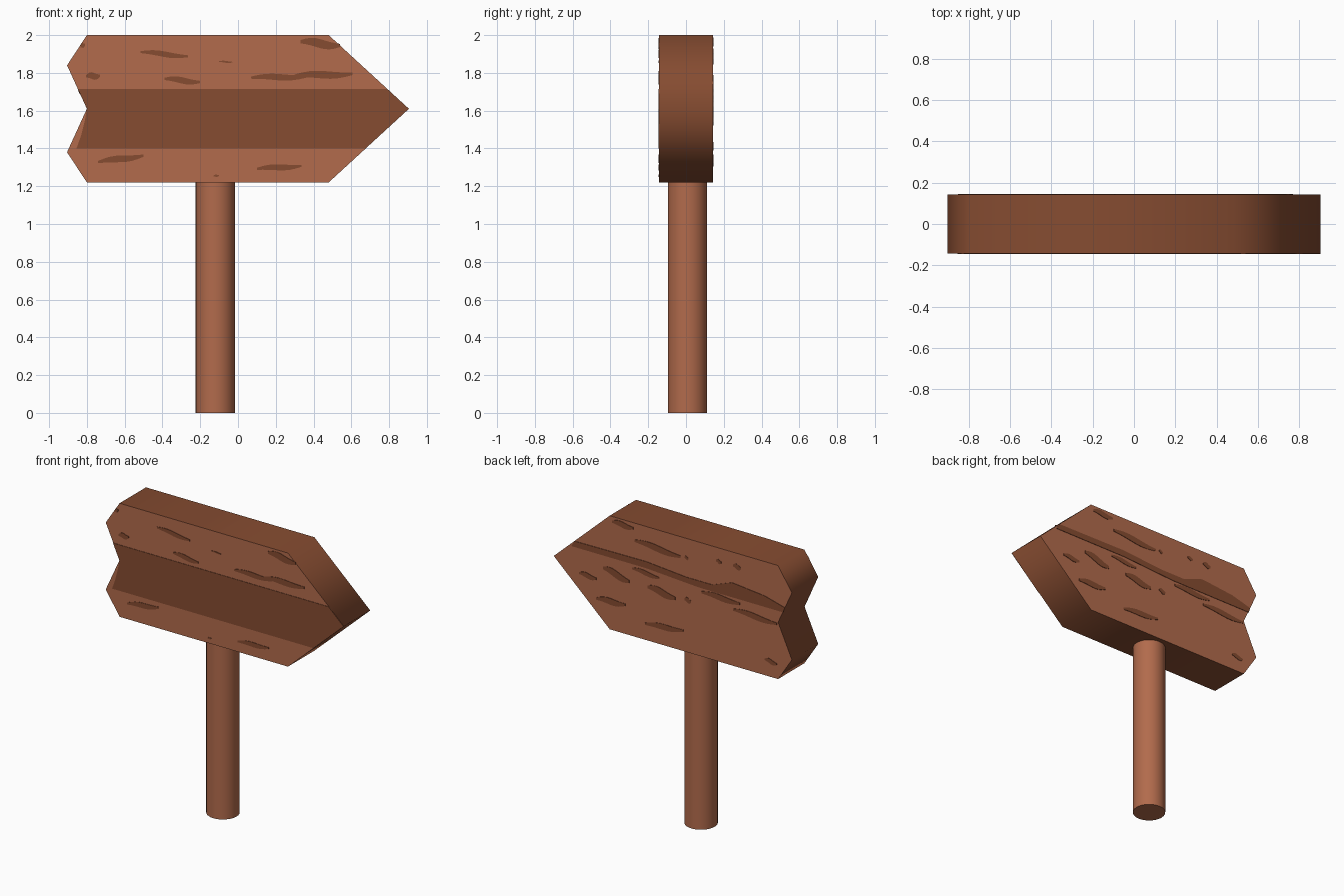
import bpy, bmesh, math


def material(name, rgb):
    lin = [((c / 255 + 0.055) / 1.055) ** 2.4 for c in rgb]
    m = bpy.data.materials.new(name)
    m.diffuse_color = (*lin, 1)
    return m


light = material("light wood", (178, 107, 76))
dark = material("dark wood", (134, 76, 49))


def finish(bm, name, mats):
    bmesh.ops.recalc_face_normals(bm, faces=bm.faces[:])
    me = bpy.data.meshes.new(name)
    bm.to_mesh(me)
    bm.free()
    for m in mats:
        me.materials.append(m)
    ob = bpy.data.objects.new(name, me)
    bpy.context.collection.objects.link(ob)
    return ob


def add_prism(bm, outline, y0, y1):
    """Solid slab from an (x, z) outline between two depths."""
    a = [bm.verts.new((x, y0, z)) for x, z in outline]
    b = [bm.verts.new((x, y1, z)) for x, z in outline]
    caps = [bm.faces.new(a), bm.faces.new(b[::-1])]
    n = len(a)
    for i in range(n):
        bm.faces.new((a[i], b[i], b[(i + 1) % n], a[(i + 1) % n]))
    return caps


HALF = 0.143   # half thickness of the board
PLATE = 0.003  # thickness of painted grain

# Arrow board: light faces, dark rim that shades softly around the corners
outline = [(-0.80, 2.0), (0.48, 2.0), (0.905, 1.61), (0.48, 1.22),
           (-0.80, 1.22), (-0.905, 1.38), (-0.80, 1.61), (-0.905, 1.84)]
bm = bmesh.new()
caps = add_prism(bm, outline, -HALF, HALF)
for f in bm.faces:
    f.smooth = f not in caps
    f.material_index = 0 if f in caps else 1
for f in caps:
    for e in f.edges:
        e.smooth = False
finish(bm, "arrow_board", [light, dark])

# Round post
bm = bmesh.new()
bmesh.ops.create_cone(bm, cap_ends=True, segments=32, radius1=0.104,
                      radius2=0.104, depth=1.22)
bmesh.ops.translate(bm, verts=bm.verts[:], vec=(-0.12, 0.008, 0.61))
for f in bm.faces:
    f.smooth = len(f.verts) == 4
for e in bm.edges:
    e.smooth = all(len(f.verts) == 4 for f in e.link_faces)
finish(bm, "post", [light])


def streak(x0, z0, x1, z1, h):
    """Wavy tapered grain mark from one end to the other."""
    n = 8
    top, bottom = [], []
    for i in range(n + 1):
        t = i / n
        x = x0 + (x1 - x0) * t
        z = z0 + (z1 - z0) * t + 0.25 * h * math.sin(2 * math.pi * t)
        w = h * (0.35 + 0.65 * math.sin(math.pi * t))
        top.append((x, z + w))
        bottom.append((x, z - w))
    return top + bottom[::-1]


def grain(name, bands, marks, side):
    bm = bmesh.new()
    for o in bands + [streak(*m) for m in marks]:
        add_prism(bm, o, side * (HALF - 0.001), side * (HALF + PLATE))
    finish(bm, name, [dark])


# Front: one wide dark band and scattered marks
front_band = [(-0.855, 1.40), (0.676, 1.40), (0.904, 1.61), (0.79, 1.715),
              (-0.848, 1.715), (-0.80, 1.61), (-0.81, 1.55), (-0.83, 1.47)]
grain("front_grain", [front_band], [
    (-0.515, 1.91, -0.265, 1.888, 0.015), (0.33, 1.965, 0.54, 1.945, 0.024),
    (-0.805, 1.782, -0.73, 1.785, 0.018), (-0.39, 1.768, -0.20, 1.752, 0.017),
    (0.07, 1.775, 0.36, 1.78, 0.017), (0.30, 1.785, 0.605, 1.795, 0.02),
    (-0.10, 1.86, -0.03, 1.857, 0.005), (-0.74, 1.328, -0.50, 1.362, 0.018),
    (0.10, 1.292, 0.335, 1.308, 0.016), (-0.13, 1.253, -0.10, 1.258, 0.006),
    (-0.835, 1.94, -0.81, 1.95, 0.013)], -1)

# Back: one narrow band and more marks
back_band = [(-0.852, 1.725), (-0.84, 1.69), (-0.5, 1.69), (-0.2, 1.69),
             (0.2, 1.715), (0.77, 1.715), (0.745, 1.755), (0.2, 1.76),
             (-0.1, 1.735), (-0.3, 1.735), (-0.45, 1.79), (-0.7, 1.765)]
grain("back_grain", [back_band], [
    (0.46, 1.965, 0.30, 1.962, 0.02), (0.29, 1.88, -0.06, 1.862, 0.022),
    (-0.33, 1.91, -0.37, 1.905, 0.014), (-0.46, 1.91, -0.52, 1.905, 0.018),
    (-0.09, 1.868, -0.12, 1.865, 0.012), (0.53, 1.63, 0.33, 1.588, 0.026),
    (0.71, 1.545, 0.58, 1.54, 0.018), (0.31, 1.685, 0.10, 1.672, 0.016),
    (0.19, 1.59, -0.02, 1.566, 0.026), (-0.09, 1.58, -0.14, 1.575, 0.017),
    (-0.22, 1.662, -0.51, 1.66, 0.02), (-0.46, 1.607, -0.79, 1.597, 0.02),
    (0.58, 1.405, 0.36, 1.42, 0.022), (0.21, 1.33, -0.08, 1.36, 0.02),
    (-0.70, 1.33, -0.79, 1.32, 0.016)], 1)
